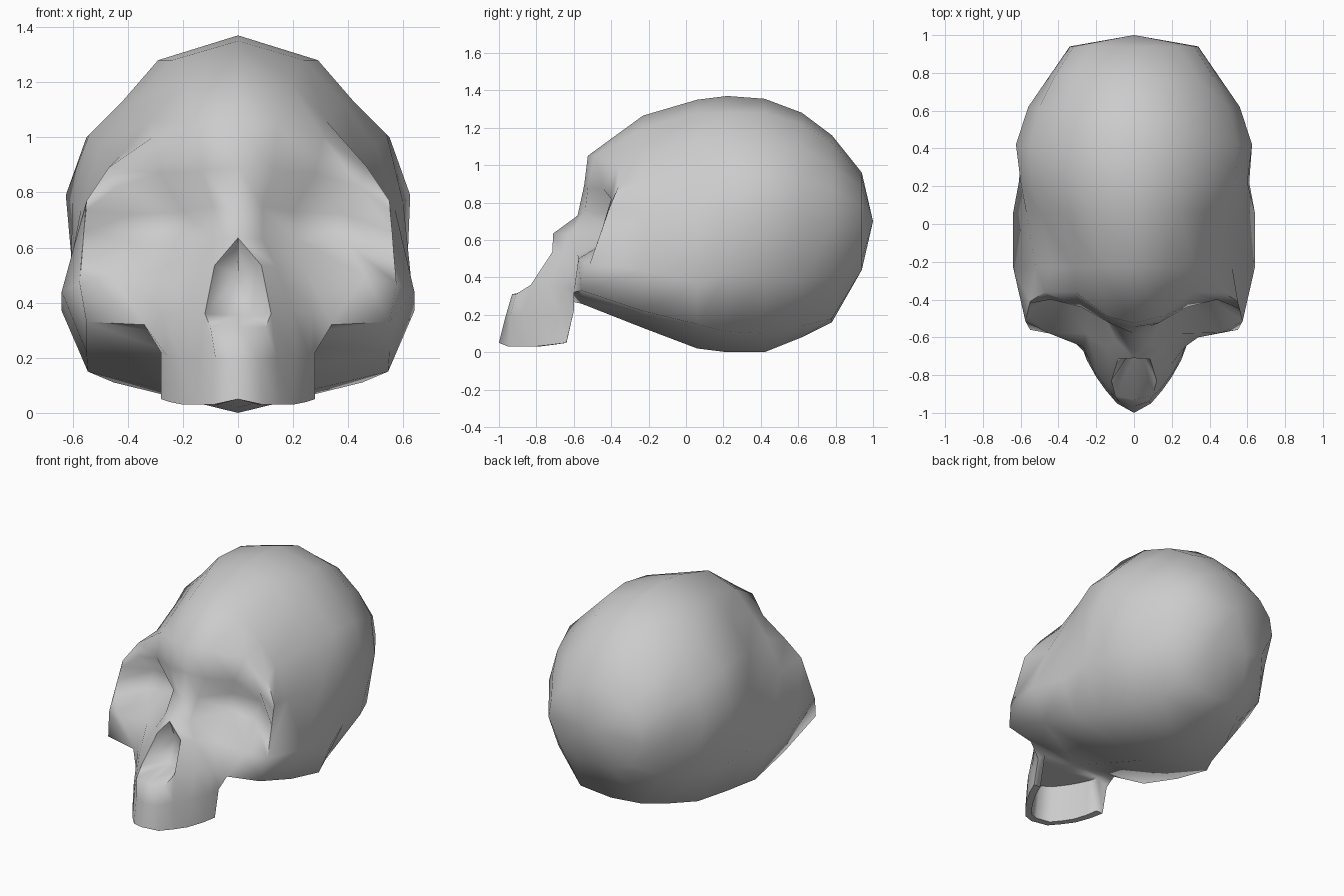
import bpy, bmesh

if "Cube" in bpy.data.objects:
    bpy.data.objects.remove(bpy.data.objects["Cube"])

bm = bmesh.new()


def poly(points):
    """Add a face and its mirror image, skipping repeated corners."""
    pts = []
    for p in points:
        if tuple(p) not in pts:
            pts.append(tuple(p))
    if len(pts) < 3:
        return
    bm.faces.new([bm.verts.new(p) for p in pts])
    bm.faces.new([bm.verts.new((-x, y, z)) for x, y, z in reversed(pts)])


def loft(rows):
    """Skin neighbouring rows that have equal point counts."""
    for r, s in zip(rows, rows[1:]):
        for i in range(min(len(r), len(s)) - 1):
            poly([r[i], r[i + 1], s[i + 1], s[i]])


# face: half grid from midline to cheek, brow down to lower cheek
brow_top = [(0, -.525, 1.05), (.14, -.49, 1.05), (.31, -.36, 1.0), (.47, -.36, .89), (.55, -.41, .77)]
brow_rim = [(0, -.545, .89), (.13, -.525, .88), (.28, -.44, .87), (.44, -.40, .82), (.552, -.42, .735)]
orbit_top = [(0, -.58, .73), (.09, -.54, .75), (.20, -.34, .73), (.39, -.32, .72), (.56, -.45, .654)]
orbit_low = [(0, -.71, .635), (.09, -.62, .63), (.21, -.37, .63), (.39, -.38, .62), (.567, -.48, .56)]
orbit_rim = [(.085, -.715, .535), (.14, -.66, .53), (.25, -.58, .52), (.46, -.575, .50), (.575, -.515, .47)]
cheek = [(.12, -.83, .36), (.20, -.74, .37), (.27, -.65, .36), (.34, -.60, .32), (.55, -.56, .33)]
loft([brow_top, brow_rim, orbit_top, orbit_low, orbit_rim, cheek])

# cranium: half sections (y, top z, bottom z, side points x z), back to front
sections = [
    (.94, .96, .45, [(.13, .93), (.24, .88), (.32, .78), (.34, .66), (.26, .50), (.13, .44)]),
    (.78, 1.16, .16, [(.18, 1.12), (.33, 1.0), (.42, .87), (.45, .68), (.38, .40), (.22, .18)]),
    (.62, 1.28, .08, [(.23, 1.22), (.38, 1.09), (.50, .93), (.56, .72), (.50, .38), (.30, .14)]),
    (.42, 1.355, .0, [(.27, 1.28), (.42, 1.13), (.55, 1.0), (.625, .79), (.59, .40), (.38, .10)]),
    (.22, 1.37, .0, [(.29, 1.28), (.42, 1.13), (.54, 1.01), (.60, .76), (.61, .42), (.45, .11)]),
    (.06, 1.35, .02, [(.24, 1.28), (.38, 1.13), (.50, .97), (.57, .74), (.64, .37), (.545, .15)]),
    (-.23, 1.265, .13, [(.19, 1.20), (.32, 1.06), (.43, .93), (.52, .74), (.64, .44), (.55, .22)]),
]
rings = [[(0, 1.0, .70)] * 8]
for y, top, bottom, side in sections:
    rings.append([(0, y, top)] + [(x, y, z) for x, z in side] + [(0, y, bottom)])
rings.append(brow_top + [orbit_rim[4], cheek[4], (0, -.56, .26)])
loft(rings)

# nose cavity: side walls meeting at the midline, rising floor
nose_rim = [orbit_low[0], orbit_rim[0], cheek[0]]
floor_back = [(0, -.70, .355), (.05, -.70, .355)]
loft([nose_rim, [(0, -.65, .60), (0, -.65, .50), floor_back[1]]])
poly([(0, -.65, .50), floor_back[1], floor_back[0]])
sill = [(0, -.93, .31), (.10, -.91, .31)]
poly([sill[0], sill[1], floor_back[1], floor_back[0]])
poly([sill[1], cheek[0], floor_back[1]])

# upper jaw: horseshoe with thickness and palate
jaw_top = sill + cheek[:4]
jaw_mid = [(0, -.965, .19), (.08, -.94, .19), (.14, -.875, .20), (.21, -.78, .20), (.26, -.68, .21), (.28, -.60, .22)]
jaw_low = [(0, -1.0, .05), (.09, -.95, .03), (.15, -.88, .03), (.20, -.81, .03), (.25, -.72, .04), (.28, -.64, .05)]
inner_low = [(x * .82, -.63 + (y + .63) * .87, z) for x, y, z in jaw_low]
inner_top = [(x * .95, y + .03, .27) for x, y, z in inner_low]
palate = [(0, y, z) for x, y, z in inner_top]
jaw = [jaw_top, jaw_mid, jaw_low, inner_low, inner_top, palate]
loft(jaw)
poly([row[-1] for row in jaw[:5]])

# underside joining jaw, cheek and skull base
poly([inner_top[-1], palate[-1], rings[-1][-1], cheek[3]])
poly([cheek[3], cheek[4], rings[-1][-1]])

# weld and finish
bmesh.ops.remove_doubles(bm, verts=bm.verts, dist=.001)
bmesh.ops.recalc_face_normals(bm, faces=bm.faces)
mesh = bpy.data.meshes.new("skull")
bm.to_mesh(mesh)
bm.free()
skull = bpy.data.objects.new("skull", mesh)
bpy.context.collection.objects.link(skull)
bpy.context.view_layer.objects.active = skull
skull.select_set(True)
bpy.ops.object.shade_smooth_by_angle(angle=1.2)
